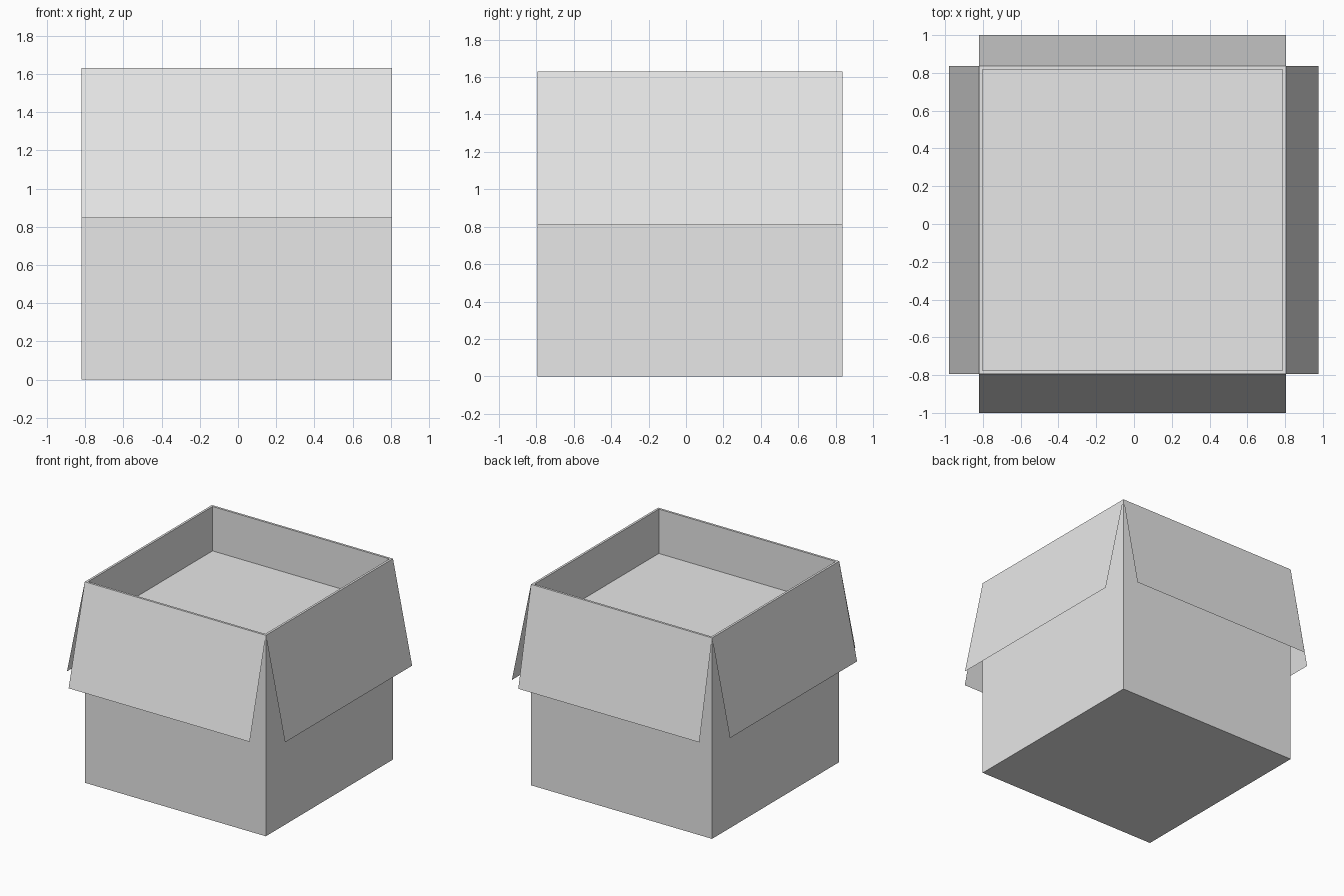
import bpy, bmesh
from mathutils import Vector

if "Cube" in bpy.data.objects:
    bpy.data.objects.remove(bpy.data.objects["Cube"])

X0, X1, Y0, Y1, H = -0.82, 0.805, -0.793, 0.837, 1.63
RIM, FLOOR = 0.026, 1.27

card = bpy.data.materials.new("light_grey_card")
card.diffuse_color = (0.8, 0.8, 0.8, 1)
card.use_nodes = True
card.node_tree.nodes["Principled BSDF"].inputs["Base Color"].default_value = card.diffuse_color


def add_object(name, bm):
    mesh = bpy.data.meshes.new(name)
    bm.to_mesh(mesh)
    bm.free()
    mesh.materials.append(card)
    obj = bpy.data.objects.new(name, mesh)
    bpy.context.collection.objects.link(obj)
    return obj


# Box body: a block whose top is inset to a thin rim and sunk to the inner floor
bm = bmesh.new()
bmesh.ops.create_cube(bm, size=1)
bmesh.ops.scale(bm, vec=(X1 - X0, Y1 - Y0, H), verts=bm.verts)
bmesh.ops.translate(bm, vec=((X0 + X1) / 2, (Y0 + Y1) / 2, H / 2), verts=bm.verts)
bm.normal_update()
top = max(bm.faces, key=lambda f: f.calc_center_median().z)
bmesh.ops.inset_region(bm, faces=[top], thickness=RIM)
sunk = bmesh.ops.extrude_discrete_faces(bm, faces=[top])["faces"][0]
bmesh.ops.translate(bm, vec=(0, 0, FLOOR - H), verts=sunk.verts)
bmesh.ops.recalc_face_normals(bm, faces=bm.faces)
add_object("box_body", bm)


# Flaps: single sheets hinged on the rim, folded out and down
def flap(name, a, b, out, drop):
    bm = bmesh.new()
    a, b = Vector((*a, H)), Vector((*b, H))
    move = Vector((*out, -drop))
    bm.faces.new([bm.verts.new(p) for p in (b, a, a + move, b + move)])
    add_object(name, bm)


flap("front_flap", (X0, Y0), (X1, Y0), (0, -0.207), 0.785)
flap("right_flap", (X1, Y0), (X1, Y1), (0.172, 0), 0.822)
flap("back_flap", (X1, Y1), (X0, Y1), (0, 0.163), 0.785)
flap("left_flap", (X0, Y1), (X0, Y0), (-0.16, 0), 0.77)
